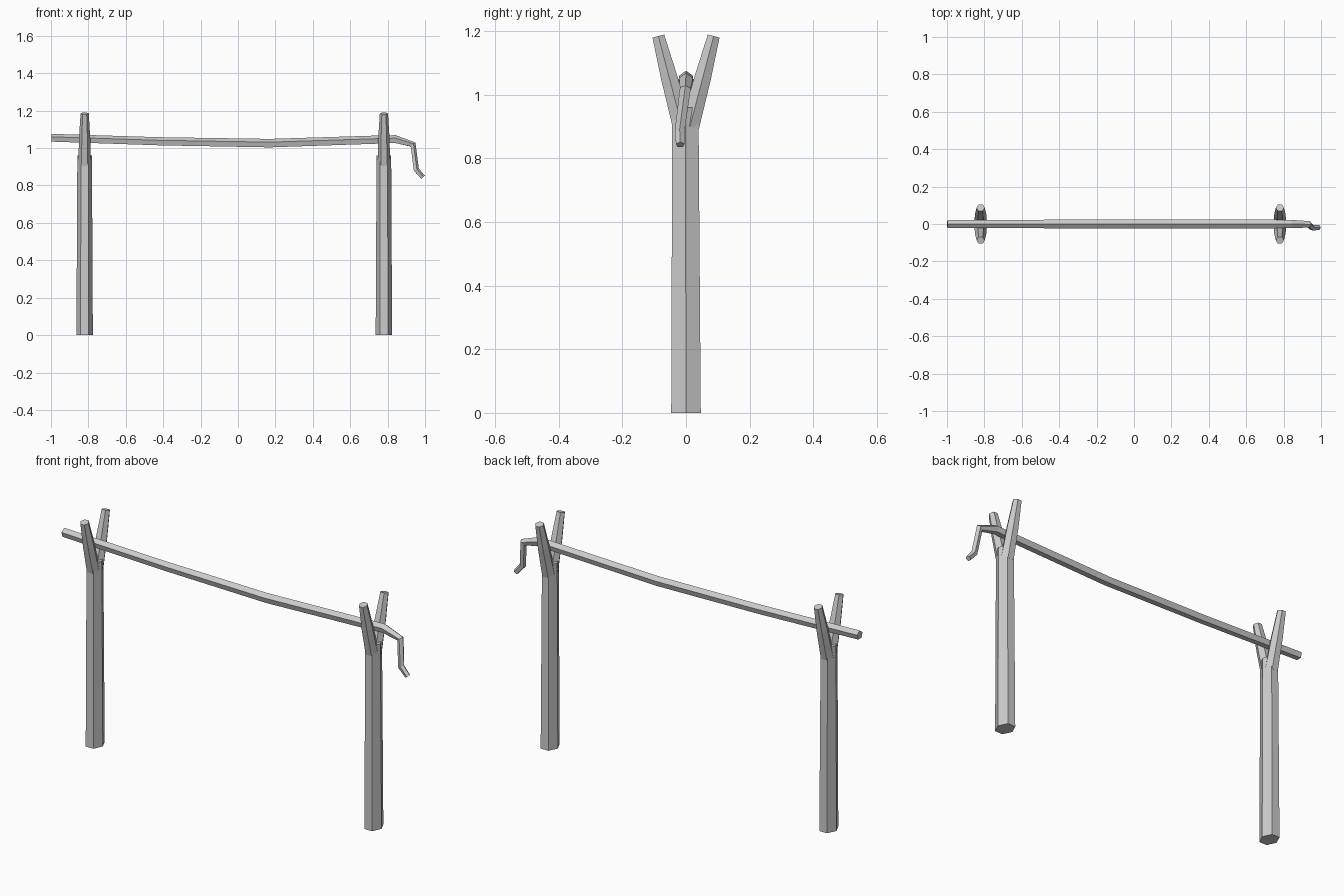
import bpy, bmesh
from math import cos, sin, tau
from mathutils import Vector

cube = bpy.data.objects.get("Cube")
if cube:
    bpy.data.objects.remove(cube)

GREY = (0.6, 0.6, 0.6, 1)
wood = bpy.data.materials.new("plain grey wood")
wood.use_nodes = True
wood.diffuse_color = GREY
wood.node_tree.nodes["Principled BSDF"].inputs["Base Color"].default_value = GREY


def loft(name, path, radii, sides, side_axis, phase=0, stretch=1):
    """Faceted limb: a polygon ring at each path point, capped at both ends."""
    pts = [Vector(p) for p in path]
    bm = bmesh.new()
    rings = []
    for i, p in enumerate(pts):
        before = (p - pts[i - 1]).normalized() if i else Vector()
        after = (pts[i + 1] - p).normalized() if i < len(pts) - 1 else Vector()
        tangent = (before + after).normalized()
        up = tangent.cross(Vector(side_axis)).normalized()
        side = up.cross(tangent)
        ring = []
        for k in range(sides):
            a = phase + tau * k / sides
            ring.append(bm.verts.new(p + radii[i] * (side * cos(a) + up * sin(a) * stretch)))
        rings.append(ring)
    for a, b in zip(rings, rings[1:]):
        for k in range(sides):
            n = (k + 1) % sides
            bm.faces.new((a[k], a[n], b[n], b[k]))
    bm.faces.new(rings[0])
    bm.faces.new(rings[-1])
    bmesh.ops.recalc_face_normals(bm, faces=bm.faces)
    mesh = bpy.data.meshes.new(name)
    bm.to_mesh(mesh)
    bm.free()
    mesh.materials.append(wood)
    obj = bpy.data.objects.new(name, mesh)
    bpy.context.collection.objects.link(obj)
    return obj


# Forked posts
for label, x in (("right", -0.82), ("left", 0.78)):
    loft(label + "_post", [(x, 0, 0), (x, -0.002, 0.96)], [0.044, 0.039], 6,
         (1, 0, 0), stretch=1.22)
    for end, s in (("front", -1), ("back", 1)):
        loft(f"{label}_{end}_prong",
             [(x, s * 0.012, 0.9), (x, s * 0.053, 1.055), (x, s * 0.087, 1.185)],
             [0.034, 0.03, 0.022], 6, (1, 0, 0))

# Sagging crossbar with a crooked hook at its left end
loft("crossbar",
     [(-0.998, 0, 1.053), (-0.42, 0, 1.034), (0.17, 0, 1.024), (0.75, 0, 1.043),
      (0.84, 0, 1.046), (0.935, -0.002, 1.018), (0.952, -0.02, 0.885), (0.988, -0.018, 0.843)],
     [0.023, 0.024, 0.025, 0.024, 0.023, 0.018, 0.016, 0.014], 5, (0, 1, 0), phase=tau / 4)
